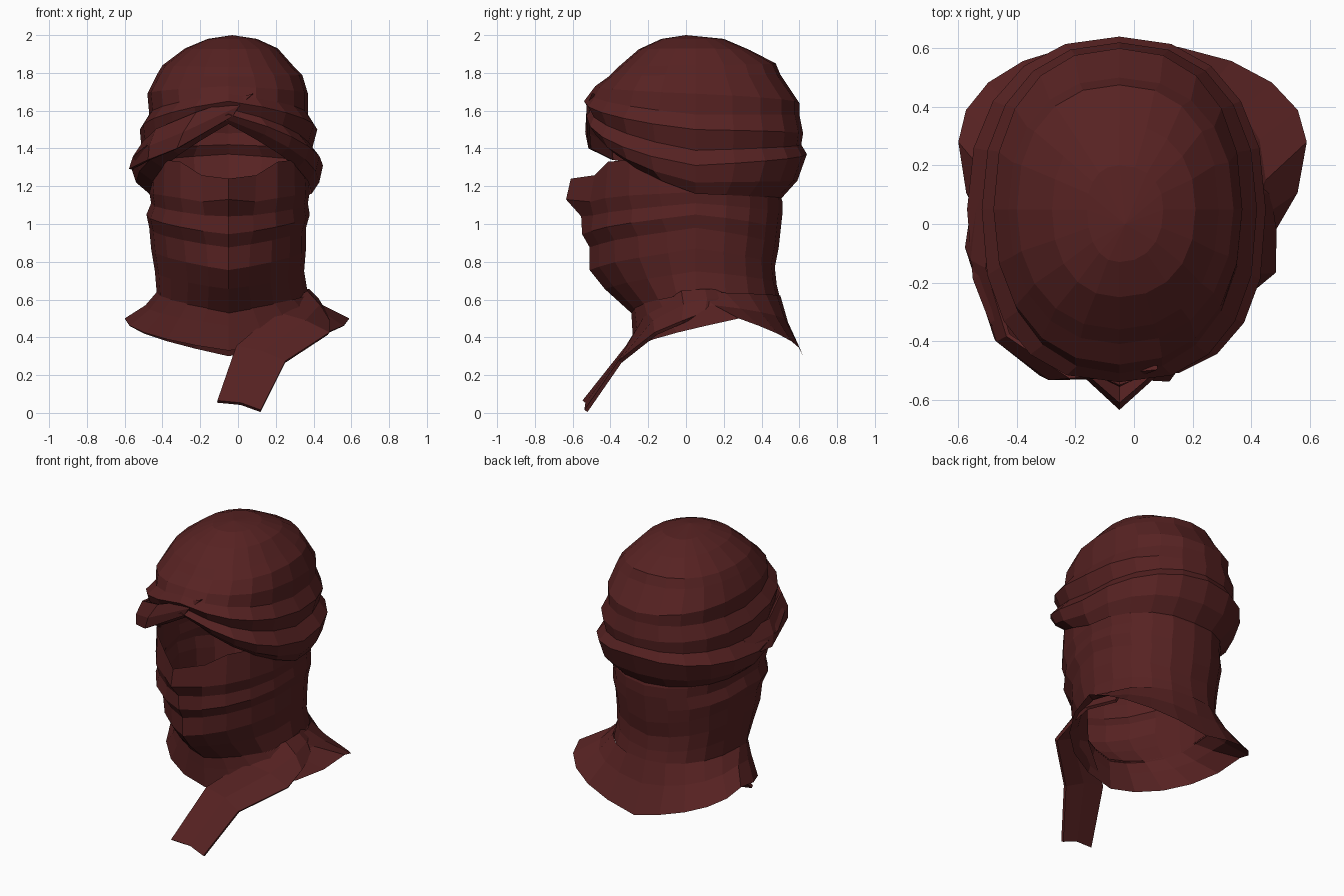
import bpy, bmesh, math
from mathutils import Vector

cube = bpy.data.objects.get("Cube")
if cube:
    bpy.data.objects.remove(cube)

cloth = bpy.data.materials.new("dark_red_cloth")
cloth.use_nodes = True
COLOR = (0.095, 0.016, 0.016, 1)
cloth.diffuse_color = COLOR
bsdf = cloth.node_tree.nodes["Principled BSDF"]
bsdf.inputs["Base Color"].default_value = COLOR
bsdf.inputs["Roughness"].default_value = 0.9

SIDES = 20
MID_X = -0.05


def finish(name, bm):
    mesh = bpy.data.meshes.new(name)
    bm.to_mesh(mesh)
    bm.free()
    mesh.materials.append(cloth)
    obj = bpy.data.objects.new(name, mesh)
    bpy.context.collection.objects.link(obj)
    return obj


def signed_pow(v, e):
    return math.copysign(abs(v) ** e, v)


def ring(left, right, front, back, zf, zs, zb, y0=0.05, square=0.9, rear=0.88,
         fall=1.0, nose=0, lift=0):
    """Closed loop around the head; heights blend from front to side to back."""
    points = []
    for i in range(SIDES):
        t = 2 * math.pi * i / SIDES
        e = square if math.cos(t) > 0 else rear
        s, c = signed_pow(math.sin(t), e), signed_pow(math.cos(t), e)
        x = MID_X + ((right - MID_X) if s > 0 else (MID_X - left)) * s
        y = y0 + ((front - y0) if c > 0 else (y0 - back)) * c
        a = min(t, 2 * math.pi - t) / (math.pi / 2)
        if a <= 1:
            z = zf + (zs - zf) * a ** fall + lift * math.sin(a * math.pi) ** 2
        else:
            z = zs + (zb - zs) * (a - 1)
        if i == 0:
            y -= nose
            z += nose * 0.3
        points.append(Vector((x, y, z)))
    return points


def loft(name, rings, cap=None):
    bm = bmesh.new()
    loops = [[bm.verts.new(p) for p in r] for r in rings]
    for a, b in zip(loops, loops[1:]):
        for i in range(SIDES):
            j = (i + 1) % SIDES
            bm.faces.new((a[i], a[j], b[j], b[i]))
    if cap:
        tip = bm.verts.new(cap)
        for i in range(SIDES):
            bm.faces.new((loops[-1][i], loops[-1][(i + 1) % SIDES], tip))
    bmesh.ops.recalc_face_normals(bm, faces=bm.faces)
    return finish(name, bm)


def ribbon(name, upper, lower, bulge, thick=0.02):
    """Strip of cloth between two edges with a raised or sunken middle fold."""
    bm = bmesh.new()
    rows = []
    for u, l in zip(upper, lower):
        u, l = Vector(u), Vector(l)
        mid = u.lerp(l, 0.55) + Vector(bulge)
        rows.append([bm.verts.new(p) for p in (u, mid, l)])
    for a, b in zip(rows, rows[1:]):
        for k in range(2):
            bm.faces.new((a[k], a[k + 1], b[k + 1], b[k]))
    bmesh.ops.recalc_face_normals(bm, faces=bm.faces)
    obj = finish(name, bm)
    mod = obj.modifiers.new("thickness", "SOLIDIFY")
    mod.thickness = thick
    mod.offset = 0
    return obj


# Wound head wrap: alternating bulges and creases, arched over the eyes
loft("head_wrap", [
    ring(-.47, .39, -.46, .50, 1.53, 1.16, 1.13, fall=.9),
    ring(-.54, .43, -.50, .59, 1.55, 1.22, 1.23, fall=.9, square=.78),
    ring(-.57, .45, -.53, .64, 1.58, 1.31, 1.37, fall=.9, square=.76),
    ring(-.51, .39, -.51, .61, 1.61, 1.39, 1.42, square=.82),
    ring(-.52, .42, -.54, .62, 1.65, 1.50, 1.48, square=.82),
    ring(-.47, .37, -.51, .60, 1.69, 1.58, 1.58),
    ring(-.48, .37, -.48, .60, 1.73, 1.69, 1.64),
    ring(-.43, .34, -.41, .50, 1.78, 1.79, 1.79),
    ring(-.40, .29, -.36, .475, 1.83, 1.84, 1.85),
    ring(-.28, .21, -.25, .34, 1.925, 1.93, 1.92),
    ring(-.16, .10, -.13, .20, 1.98, 1.98, 1.98),
], cap=(-.03, 0, 2.0))

# Diagonal fold crossing the brow, its ends tucked into the wrap
ribbon("brow_fold",
       [(-.48, .12, 1.42), (-.50, -.15, 1.43), (-.43, -.38, 1.50), (-.22, -.52, 1.59),
        (.08, -.49, 1.69)],
       [(-.54, .12, 1.29), (-.57, -.08, 1.29), (-.47, -.39, 1.34), (-.32, -.51, 1.40),
        (-.03, -.52, 1.57)],
       (-.012, -.012, 0), thick=.015)

# Face veil and neck cloth: folds fan from the ears and sag over the chin
loft("face_veil", [
    ring(-.46, .37, -.51, .48, 1.21, 1.26, 1.22, nose=.10, lift=.11),
    ring(-.47, .38, -.535, .51, 1.10, 1.17, 1.12, nose=.10, lift=.01, square=.95),
    ring(-.46, .37, -.52, .51, 1.03, 1.11, 1.05, nose=.035, square=1.0),
    ring(-.485, .38, -.53, .50, .94, 1.05, .96, nose=.02, square=1.0),
    ring(-.47, .36, -.49, .49, .87, .98, .87, nose=.02, square=1.08),
    ring(-.46, .36, -.49, .47, .75, .87, .77, nose=.02, square=1.12),
    ring(-.44, .35, -.41, .48, .65, .75, .68, nose=.02, square=1.12),
    ring(-.43, .37, -.28, .50, .52, .63, .60, square=1.05),
])

# Collar flaring over the shoulders
loft("collar", [
    ring(-.43, .38, -.29, .50, .54, .64, .62, square=1.05),
    ring(-.49, .45, -.285, .54, .46, .57, .48, y0=.15, square=1.0),
    ring(-.60, .59, -.28, .62, .33, .50, .30, y0=.28, square=1.0, rear=.97, fall=1.15),
])

# Loose scarf end hanging from the shoulder down the chest
ribbon("scarf_end",
       [(.30, .26, .64), (.37, .10, .65), (.36, -.02, .64), (.20, -.20, .53),
        (-.01, -.31, .35), (-.11, -.54, .06)],
       [(.36, .26, .55), (.46, .10, .53), (.48, -.02, .48), (.48, -.16, .42),
        (.25, -.35, .27), (.12, -.53, .01)],
       (0, .01, .015))
